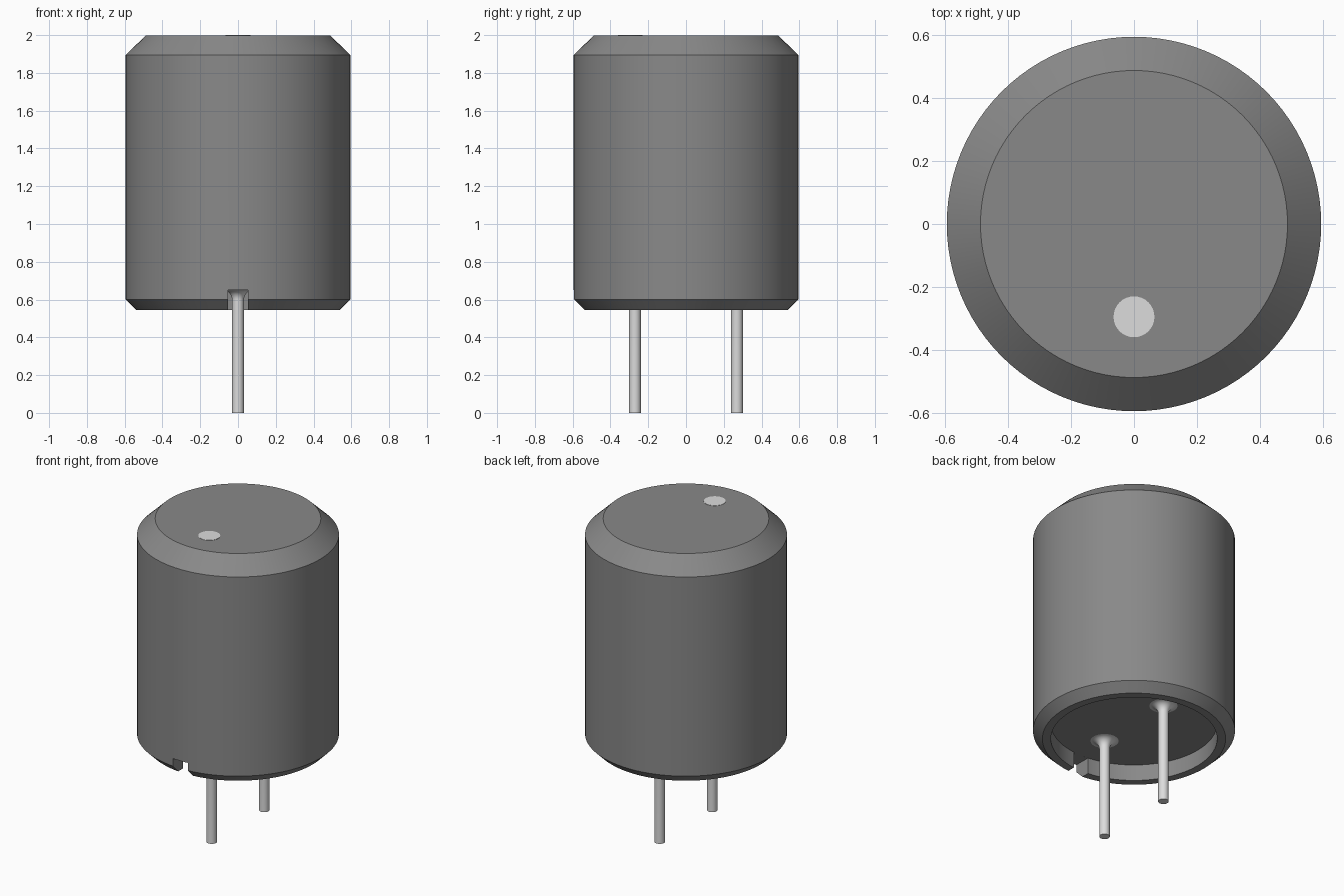
import bpy, bmesh, math

cube = bpy.data.objects.get("Cube")
if cube:
    bpy.data.objects.remove(cube, do_unlink=True)


def material(name, rgb, metallic=0.0):
    mat = bpy.data.materials.new(name)
    mat.use_nodes = True
    mat.diffuse_color = (*rgb, 1)
    mat.node_tree.nodes["Principled BSDF"].inputs["Base Color"].default_value = (*rgb, 1)
    return mat


def smooth(obj):
    bpy.ops.object.select_all(action="DESELECT")
    obj.select_set(True)
    bpy.context.view_layer.objects.active = obj
    bpy.ops.object.shade_smooth_by_angle(angle=math.radians(30))


def lathe(name, profile, steps, mat, location=(0, 0, 0)):
    """Turn a closed (radius, height) profile around z; radius 0 ends on the axis."""
    bm = bmesh.new()
    verts = [bm.verts.new((r, 0, z)) for r, z in profile]
    edges = [bm.edges.new(pair) for pair in zip(verts, verts[1:])]
    bmesh.ops.spin(bm, geom=verts + edges, cent=(0, 0, 0), axis=(0, 0, 1),
                   angle=math.tau, steps=steps, use_duplicate=False)
    bmesh.ops.remove_doubles(bm, verts=bm.verts, dist=1e-5)
    bmesh.ops.recalc_face_normals(bm, faces=bm.faces)
    mesh = bpy.data.meshes.new(name)
    bm.to_mesh(mesh)
    bm.free()
    mesh.materials.append(mat)
    obj = bpy.data.objects.new(name, mesh)
    obj.location = location
    bpy.context.collection.objects.link(obj)
    return obj


dark = material("dark grey plastic", (0.25, 0.25, 0.25))
metal = material("pale grey metal", (0.72, 0.72, 0.72))

FLOOR, TOP = 0.65, 1.998

# Housing: chamfered can with a recess underneath
housing = lathe("housing", [(0, FLOOR), (0.49, FLOOR), (0.49, 0.545), (0.54, 0.545),
                            (0.595, 0.6), (0.595, 1.895), (0.488, TOP), (0, TOP)], 96, dark)

# Notch through the front of the rim
bpy.ops.mesh.primitive_cube_add(size=1, location=(0, -0.54, FLOOR - 0.1))
cutter = bpy.context.object
cutter.name = "notch_cutter"
cutter.scale = (0.108, 0.24, 0.1995)
cutter.hide_render = True
cut = housing.modifiers.new("notch", "BOOLEAN")
cut.operation = "DIFFERENCE"
cut.solver = "EXACT"
cut.object = cutter
bpy.context.view_layer.objects.active = housing
bpy.ops.object.modifier_apply(modifier=cut.name)
bpy.data.objects.remove(cutter, do_unlink=True)
smooth(housing)

# Pins with a concave flare where they meet the recess floor
PIN, FLARE = 0.031, 0.052
flare = [(PIN + FLARE * (1 - math.cos(a)), FLOOR - FLARE + FLARE * math.sin(a))
         for a in (math.pi / 2 * i / 8 for i in range(9))]
for name, y in (("front_pin", -0.27), ("back_pin", 0.27)):
    pin = lathe(name, [(0, 0), (PIN, 0)] + flare + [(0, FLOOR)], 32, metal, (0, y, 0))
    smooth(pin)

# Round marker on the top
lathe("polarity_dot", [(0, 1.994), (0.065, 1.994), (0.065, 2.0), (0, 2.0)], 32, metal,
      (0, -0.295, 0))
